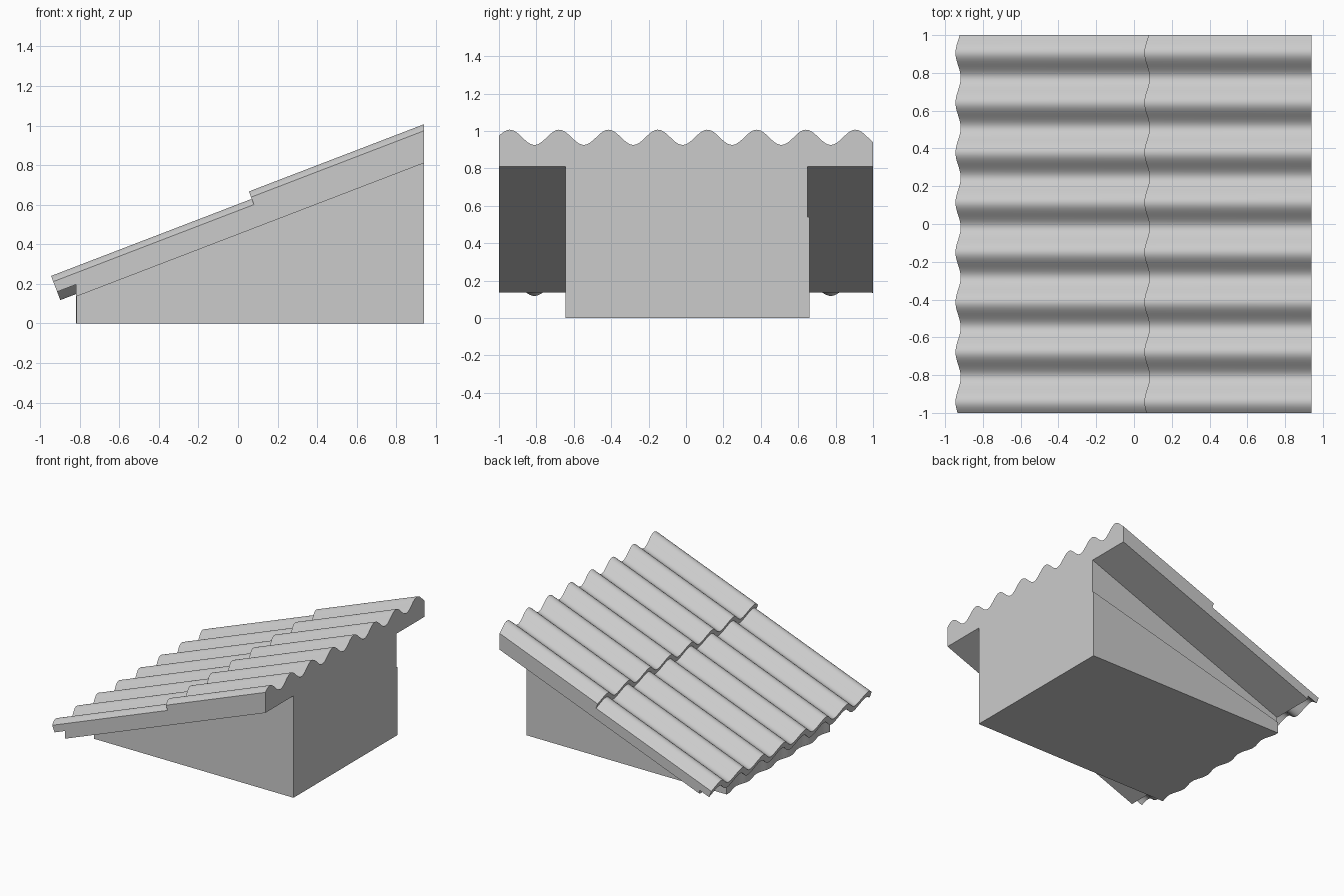
import bpy
import bmesh
from math import cos, sin, tan, pi, radians

cube = bpy.data.objects.get("Cube")
if cube:
    bpy.data.objects.remove(cube)

PITCH = radians(21)          # roof slope
AMP, PERIOD, CREST = 0.038, 0.264, -0.15
THICK = 0.055                # corrugated sheet thickness
EAVE, HIGH = -0.82, 0.94     # wall positions along x
SOFFIT = 0.135               # underside height at the eave wall

grey = bpy.data.materials.new("light grey")
grey.use_nodes = True
grey.diffuse_color = (0.6, 0.6, 0.6, 1)
grey.node_tree.nodes["Principled BSDF"].inputs["Base Color"].default_value = (0.6, 0.6, 0.6, 1)


def wave(y):
    """Corrugation depth: zero on crests, negative in valleys."""
    return AMP * (cos(2 * pi * (y - CREST) / PERIOD) - 1)


def soffit(x):
    return SOFFIT + (x - EAVE) * tan(PITCH)


def loft(name, profile, y0, y1, steps):
    """Skin an x-z profile, given as a function of y, from y0 to y1."""
    bm = bmesh.new()
    rings = []
    for i in range(steps + 1):
        y = y0 + (y1 - y0) * i / steps
        rings.append([bm.verts.new((x, y, z)) for x, z in profile(y)])
    for a, b in zip(rings, rings[1:]):
        for k in range(len(a)):
            j = (k + 1) % len(a)
            bm.faces.new((a[k], a[j], b[j], b[k]))
    bm.faces.new(rings[0])
    bm.faces.new(rings[-1])
    bmesh.ops.recalc_face_normals(bm, faces=bm.faces)
    mesh = bpy.data.meshes.new(name)
    bm.to_mesh(mesh)
    bm.free()
    mesh.materials.append(grey)
    obj = bpy.data.objects.new(name, mesh)
    bpy.context.collection.objects.link(obj)
    bpy.ops.object.select_all(action="DESELECT")
    obj.select_set(True)
    bpy.context.view_layer.objects.active = obj
    bpy.ops.object.shade_smooth_by_angle(angle=radians(35))
    return obj


def sheet(name, x0, z0, x1):
    """Corrugated sheet: square-cut lower end, plumb-cut upper end."""
    def profile(y):
        def low(h):
            return x0 - sin(PITCH) * h, z0 + cos(PITCH) * h

        def high(h):
            x, z = low(h)
            return x1, z + (x1 - x) * tan(PITCH)
        top, bottom = wave(y), wave(y) - THICK
        return [low(top), high(top), high(bottom), low(bottom)]
    return loft(name, profile, -1, 1, 144)


# Two overlapping corrugated sheets
LOW_X, LOW_Z = -0.945, 0.24
sheet("lower_roof_sheet", LOW_X, LOW_Z, 0.2)
sheet("upper_roof_sheet", 0.055, 0.667, HIGH)


# Solid roof deck that follows the sheets above and is flat underneath
def deck(y):
    def top(x):
        return LOW_Z + (x - LOW_X) * tan(PITCH) + wave(y) / cos(PITCH) - 0.01
    return [(EAVE, top(EAVE)), (HIGH, top(HIGH)), (HIGH, soffit(HIGH)), (EAVE, soffit(EAVE))]


loft("roof_deck", deck, -1, 1, 144)


# Wedge-shaped walls with a rippled eave face
def walls(y):
    x = EAVE - wave(y) * 0.35
    return [(x, 0), (HIGH, 0), (HIGH, soffit(HIGH) + 0.02), (x, soffit(x) + 0.02)]


loft("wall_block", walls, -0.645, 0.65, 96)


# Shallow plinth standing proud of one side wall
def plinth(y):
    return [(EAVE, 0), (HIGH, 0), (HIGH, 0.54), (EAVE, 0.09)]


loft("side_plinth", plinth, 0.645, 0.66, 1)
